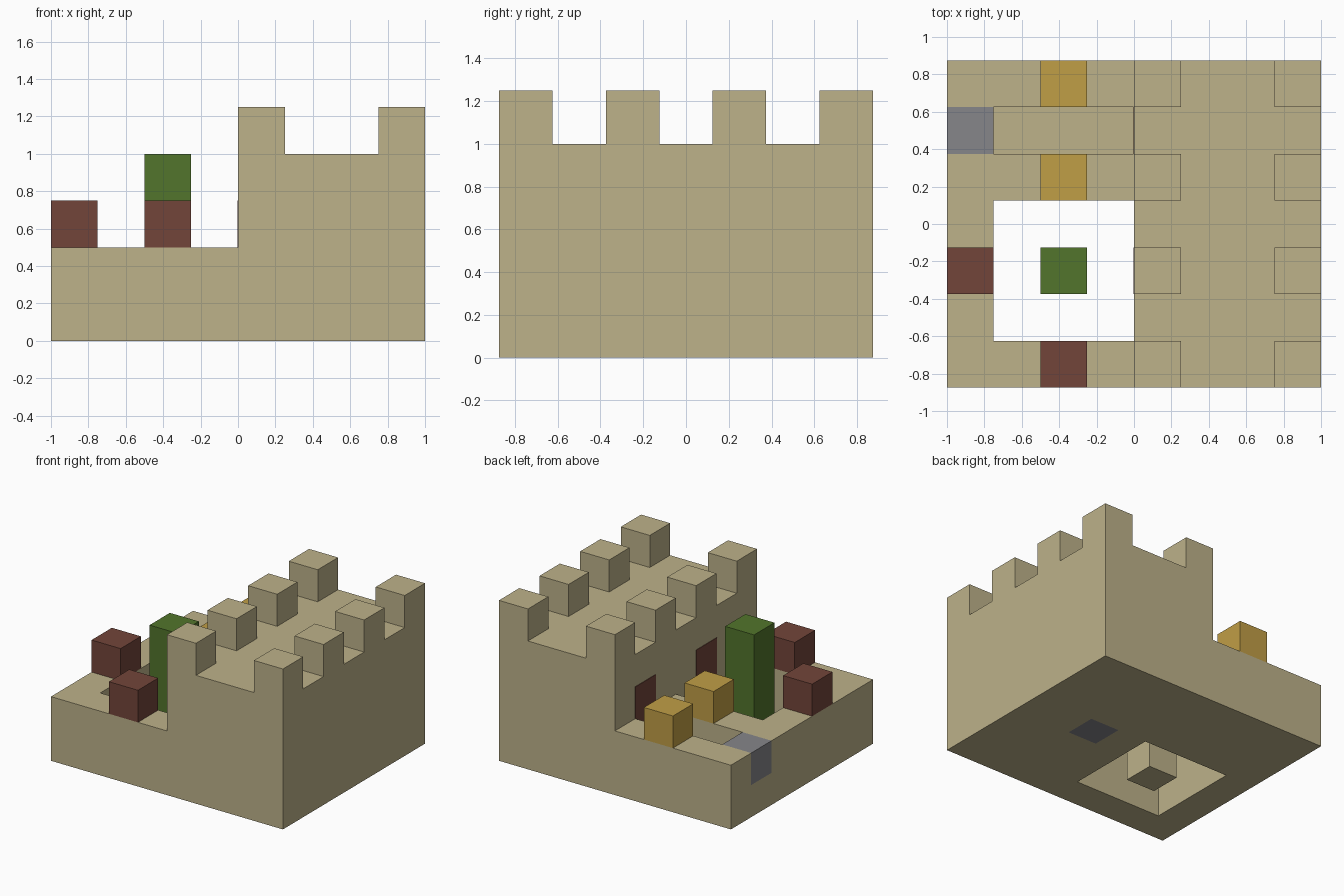
import bpy
import bmesh
from mathutils import Vector

old = bpy.data.objects.get("Cube")
if old:
    bpy.data.objects.remove(old, do_unlink=True)

U = 0.25           # side of one building block
HALF_DEPTH = 0.875


def material(name, rgb):
    mat = bpy.data.materials.new(name)
    mat.use_nodes = True
    color = (*rgb, 1.0)
    mat.diffuse_color = color
    bsdf = mat.node_tree.nodes["Principled BSDF"]
    bsdf.inputs["Base Color"].default_value = color
    bsdf.inputs["Roughness"].default_value = 0.9
    return mat


sand = material("sandstone", (0.51, 0.445, 0.254))
brown = material("brown", (0.171, 0.06, 0.042))
green = material("leaf green", (0.084, 0.178, 0.025))
gold = material("gold", (0.527, 0.342, 0.061))
gray = material("gray stone", (0.238, 0.238, 0.254))


def finish(name, bm, mat):
    bmesh.ops.recalc_face_normals(bm, faces=bm.faces)
    mesh = bpy.data.meshes.new(name)
    bm.to_mesh(mesh)
    bm.free()
    if mat:
        mesh.materials.append(mat)
    obj = bpy.data.objects.new(name, mesh)
    bpy.context.collection.objects.link(obj)
    return obj


def box(name, low, high, mat=None):
    low, high = Vector(low), Vector(high)
    bm = bmesh.new()
    bmesh.ops.create_cube(bm, size=1)
    bmesh.ops.scale(bm, vec=high - low, verts=bm.verts)
    bmesh.ops.translate(bm, vec=(low + high) / 2, verts=bm.verts)
    return finish(name, bm, mat)


def block(name, x, y, z, mat, height=U):
    return box(name, (x, y, z), (x + U, y + U, z + height), mat)


def carve(target, low, high):
    cutter = box("cutter", low, high)
    cutter.hide_render = True
    mod = target.modifiers.new("carve", "BOOLEAN")
    mod.operation = "DIFFERENCE"
    mod.solver = "EXACT"
    mod.object = cutter
    bpy.context.view_layer.objects.active = target
    bpy.ops.object.modifier_apply(modifier=mod.name)
    bpy.data.objects.remove(cutter, do_unlink=True)


# Castle body: stepped side profile extruded from front to back
profile = [(-1, 0), (1, 0), (1, 1.25), (0, 1.25), (0, 0.5), (-1, 0.5)]
bm = bmesh.new()
face = bm.faces.new([bm.verts.new((x, -HALF_DEPTH, z)) for x, z in profile])
extruded = bmesh.ops.extrude_face_region(bm, geom=[face])["geom"]
bmesh.ops.translate(bm, vec=(0, 2 * HALF_DEPTH, 0),
                    verts=[v for v in extruded if isinstance(v, bmesh.types.BMVert)])
castle = finish("castle_body", bm, sand)

# Battlements: a walkway between two rows, then gaps across both
carve(castle, (U, -1, 1), (3 * U, 1, 1.5))
for y in (-0.5, 0, 0.5):
    carve(castle, (-0.1, y - U / 2, 1), (1.1, y + U / 2, 1.5))

# Open courtyard pit, sunken path with its gateway, and floor socket
carve(castle, (-0.75, -0.625, -0.1), (0, 0.125, 0.6))
carve(castle, (-1.1, 0.375, U), (0, 0.625, 0.6))
carve(castle, (U, -0.125, -0.1), (2 * U, 0.125, U))

# Gray stones filling the gateway and the floor socket
block("gateway_stone", -1, 0.375, U, gray)
block("floor_stone", U, -0.125, 0, gray)

# Doors on the inner wall of the keep
for name, y in (("courtyard_door", -0.375), ("path_door", 0.375)):
    box(name, (-0.004, y, U), (0.004, y + U, 0.75), brown)

# Tree on its pedestal in the courtyard
block("tree_pedestal", -0.5, -0.375, 0, sand)
block("tree", -0.5, -0.375, U, green, 3 * U)

# Blocks standing on the low wall
block("left_brown_block", -1, -0.375, 0.5, brown)
block("front_brown_block", -0.5, -HALF_DEPTH, 0.5, brown)
block("back_gold_block", -0.5, 0.625, 0.5, gold)
block("middle_gold_block", -0.5, 0.125, 0.5, gold)
